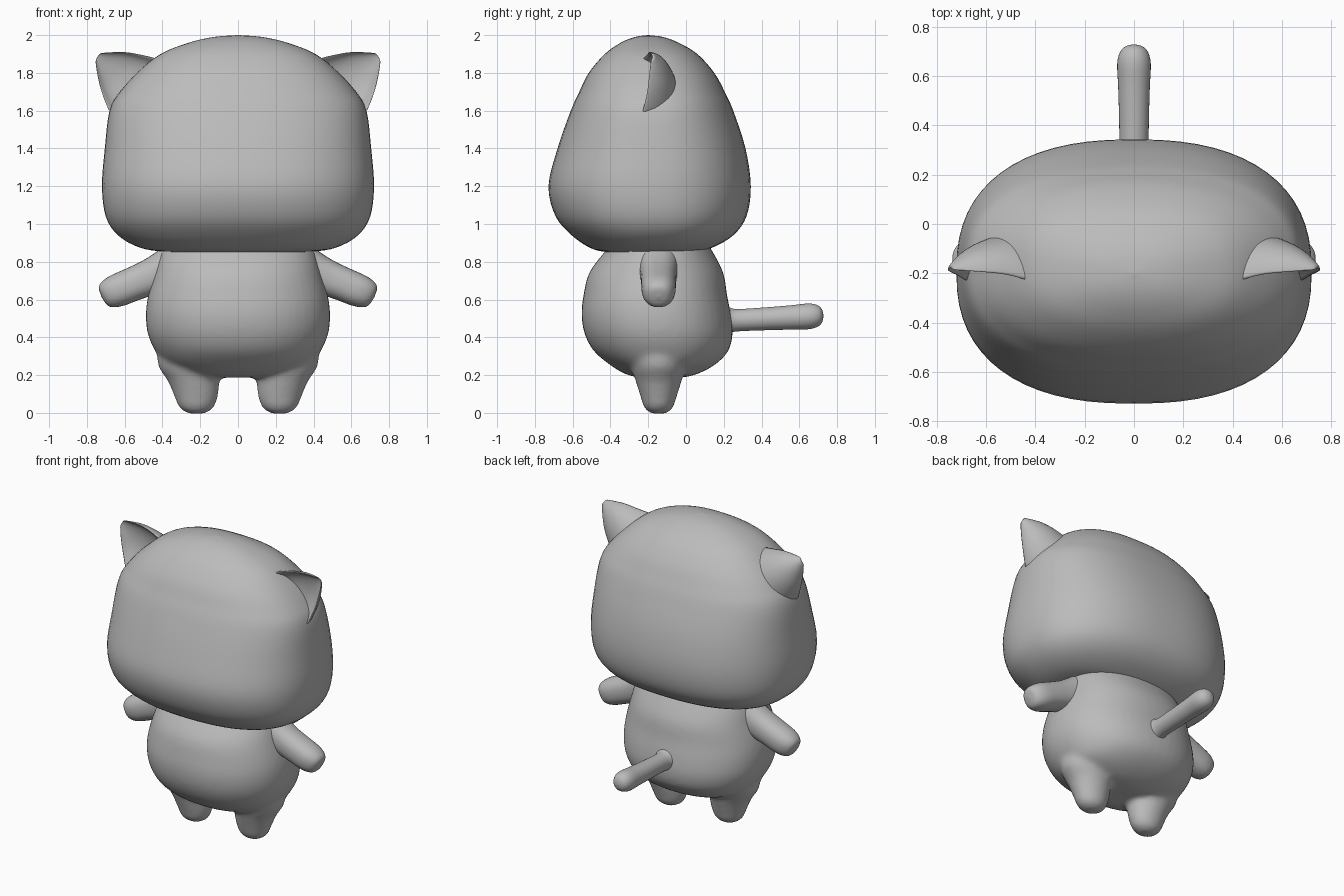
import bpy, bmesh, math
from mathutils import Vector

if "Cube" in bpy.data.objects:
    bpy.data.objects.remove(bpy.data.objects["Cube"])

grey = bpy.data.materials.new("plain grey")
grey.diffuse_color = (0.5, 0.5, 0.5, 1)
grey.use_nodes = True
grey.node_tree.nodes["Principled BSDF"].inputs["Base Color"].default_value = grey.diffuse_color

X, Y, Z = Vector((1, 0, 0)), Vector((0, 1, 0)), Vector((0, 0, 1))


def smooth_rows(rows, steps=4):
    """Catmull-Rom interpolation through rows of numbers."""
    out = []
    last = len(rows) - 1
    for i in range(last):
        a, b, c, d = (rows[max(0, min(last, i + k))] for k in (-1, 0, 1, 2))
        for s in range(steps):
            t = s / steps
            out.append([0.5 * (2 * q + (r - p) * t + (2 * p - 5 * q + 4 * r - w) * t * t
                               + (3 * q - p - 3 * r + w) * t ** 3)
                        for p, q, r, w in zip(a, b, c, d)])
    return out + [list(rows[-1])]


def skin(bm, rings):
    """Bridge closed rings of points and cap both ends."""
    loops = [[bm.verts.new(p) for p in ring] for ring in rings]
    n = len(loops[0])
    for a, b in zip(loops, loops[1:]):
        for i in range(n):
            j = (i + 1) % n
            bm.faces.new((a[i], a[j], b[j], b[i]))
    bm.faces.new(loops[0])
    bm.faces.new(loops[-1])


def loft(bm, rows, u, v, power=2.0, segs=48):
    """Rows of (x, y, z, half size along u, half size along v)."""
    rings = []
    for x, y, z, a, b in smooth_rows(rows):
        a, b = max(a, 0.004), max(b, 0.004)
        ring = []
        for k in range(segs):
            t = 2 * math.pi * k / segs
            c, s = math.cos(t), math.sin(t)
            e = 2 / power
            ring.append(Vector((x, y, z)) + u * a * math.copysign(abs(c) ** e, c)
                        + v * b * math.copysign(abs(s) ** e, s))
        rings.append(ring)
    skin(bm, rings)


def finish(name, bm):
    bmesh.ops.recalc_face_normals(bm, faces=bm.faces)
    for f in bm.faces:
        f.smooth = True
    mesh = bpy.data.meshes.new(name)
    bm.to_mesh(mesh)
    bm.free()
    mesh.materials.append(grey)
    ob = bpy.data.objects.new(name, mesh)
    bpy.context.collection.objects.link(ob)
    return ob


def upright(rows):
    """(z, half width, y min, y max) to loft rows."""
    return [(0, (lo + hi) / 2, z, w, (hi - lo) / 2) for z, w, lo, hi in rows]


# Head
bm = bmesh.new()
loft(bm, upright([
    (.855, 0, -.2, -.2), (.853, .2, -.33, -.08), (.853, .38, -.43, .05),
    (.875, .52, -.51, .14), (.94, .635, -.605, .25), (1.04, .70, -.69, .32),
    (1.2, .72, -.728, .343), (1.4, .705, -.68, .315), (1.6, .68, -.61, .25),
    (1.7, .625, -.565, .205), (1.8, .535, -.515, .15), (1.9, .41, -.43, .06),
    (1.96, .26, -.345, -.04), (1.99, .13, -.27, -.12), (2.0, 0, -.2, -.2)]),
    X, Y, 2.4, 64)
finish("head", bm)

# Body and legs, fused into one soft skin
bm = bmesh.new()
loft(bm, upright([
    (.19, 0, -.15, -.15), (.188, .15, -.25, -.02), (.21, .28, -.33, .07),
    (.26, .385, -.41, .16), (.33, .44, -.49, .225), (.42, .478, -.537, .247),
    (.52, .488, -.553, .238), (.62, .476, -.543, .218), (.74, .443, -.513, .198),
    (.85, .412, -.433, .143), (.95, .36, -.35, .08)]), X, Y, 2.2)
leg = [(.22, -.006, 0, 0), (.22, .0, .05, .045), (.22, .03, .092, .077),
       (.222, .09, .116, .097), (.235, .17, .137, .122), (.255, .25, .167, .145),
       (.26, .34, .16, .145), (.25, .42, .1, .1)]
for side in (-1, 1):
    loft(bm, [(side * x, -.145, z, a, b) for x, z, a, b in leg], X, Y)
body = finish("body_and_legs", bm)
mod = body.modifiers.new("fuse", 'REMESH')
mod.mode = 'VOXEL'
mod.voxel_size = 0.016
mod.use_smooth_shade = True
mod = body.modifiers.new("soften", 'SMOOTH')
mod.factor = 0.5
mod.iterations = 8

# Arms
arm = [(.34, .775, .11, .12), (.41, .742, .10, .105), (.48, .712, .094, .095),
       (.56, .68, .092, .09), (.64, .647, .088, .087), (.69, .626, .072, .074),
       (.715, .616, .045, .05), (.722, .613, 0, 0)]
for side, label in ((-1, "left"), (1, "right")):
    bm = bmesh.new()
    loft(bm, [(side * x, -.145, z, a, b) for x, z, a, b in arm],
         Y, Vector((side * .43, 0, .9)), 2.3, 32)
    finish("arm_" + label, bm)

# Tail
bm = bmesh.new()
loft(bm, [(0, y, z, r, r) for y, z, r in [
    (.16, .488, .085), (.215, .49, .078), (.26, .49, .06), (.4, .497, .06),
    (.55, .505, .064), (.65, .511, .068), (.70, .513, .055),
    (.722, .513, .03), (.728, .513, 0)]], X, Z, 2.0, 32)
finish("tail", bm)

# Ears: hollow half cones; rows are top edge x, z, lower edge x, z, rim y, depth
ear = [(.735, 1.905, .755, 1.865, -.187, .02), (.61, 1.912, .746, 1.79, -.20, .085),
       (.51, 1.898, .722, 1.69, -.215, .14), (.41, 1.872, .675, 1.58, -.245, .20),
       (.35, 1.83, .61, 1.53, -.25, .22)]
arc = 12
for side, label in ((-1, "left"), (1, "right")):
    rings = []
    for x1, z1, x2, z2, rim, depth in smooth_rows(ear):
        top, low = Vector((side * x1, rim, z1)), Vector((side * x2, rim, z2))
        mid, half = (top + low) / 2, (top - low) / 2
        ring = []
        for k in range(2 * arc):
            t = math.pi * k / arc
            # back shell, then the shallower hollow facing the front
            if k <= arc:
                ring.append(mid + half * math.cos(t) + Y * depth * math.sin(t))
            else:
                ring.append(mid + half * .93 * math.cos(t)
                            - Y * depth * .5 * math.sin(t))
        rings.append(ring)
    bm = bmesh.new()
    skin(bm, rings)
    ob = finish("ear_" + label, bm)
    mod = ob.modifiers.new("soften", 'SUBSURF')
    mod.levels = mod.render_levels = 1
